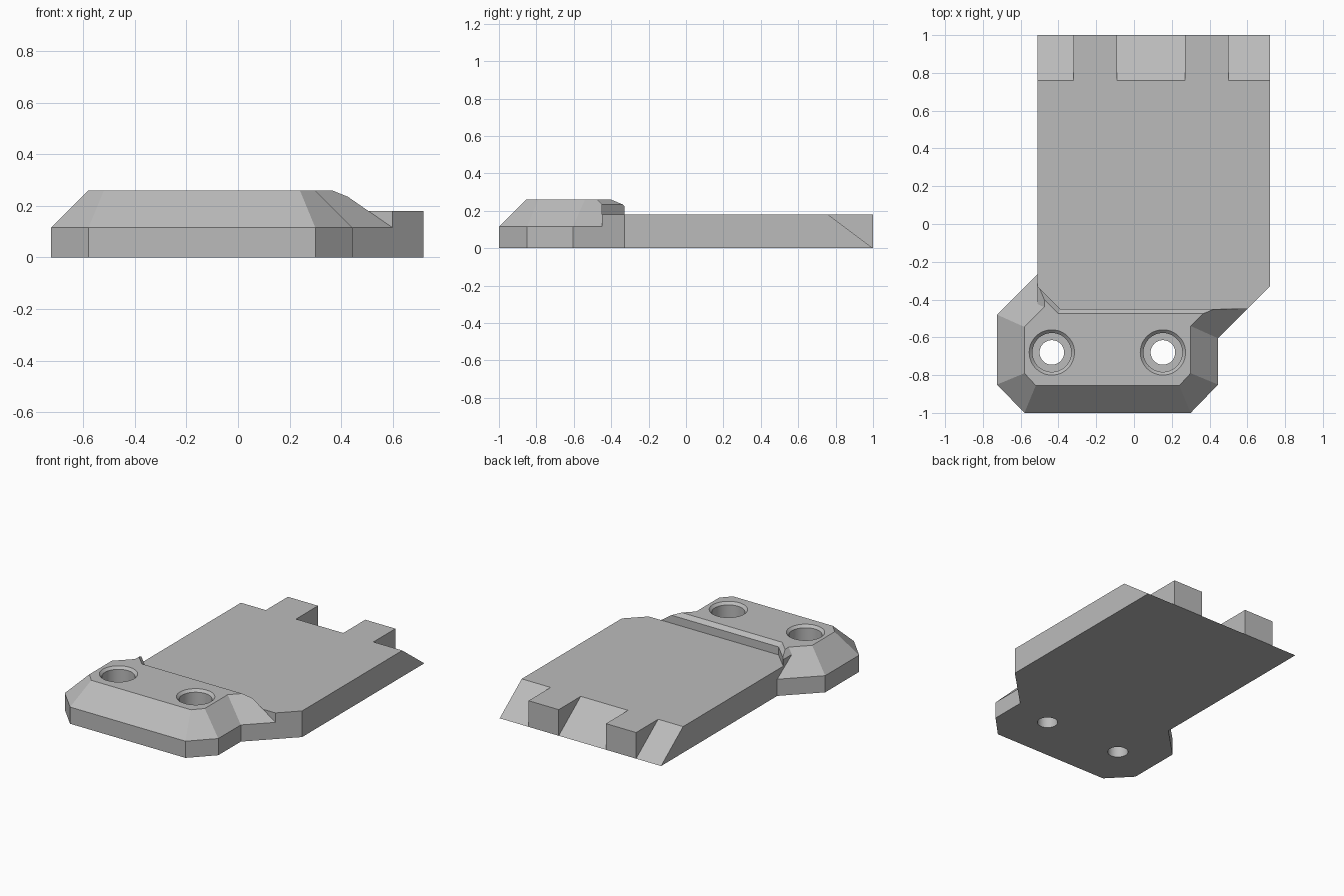
import bpy
import bmesh
import math
from mathutils import Vector

cube = bpy.data.objects.get("Cube")
if cube:
    bpy.data.objects.remove(cube, do_unlink=True)

PLATE_H, RIM_H, HEAD_H = 0.18, 0.115, 0.26
SIDE_X, WALL_Y = -0.51, -0.45

grey = bpy.data.materials.new("plain grey")
grey.use_nodes = True
colour = (0.5, 0.5, 0.5, 1)
grey.diffuse_color = colour
grey.node_tree.nodes["Principled BSDF"].inputs["Base Color"].default_value = colour


def loft(name, rings, cuts=()):
    """Stack closed rings of points, cap the ends, then trim by (point, normal) planes."""
    bm = bmesh.new()
    loops = [[bm.verts.new(p) for p in ring] for ring in rings]
    for low, high in zip(loops, loops[1:]):
        for i in range(len(low)):
            j = (i + 1) % len(low)
            bm.faces.new((low[i], low[j], high[j], high[i]))
    bm.faces.new(loops[0][::-1])
    bm.faces.new(loops[-1])
    for point, normal in cuts:
        bmesh.ops.bisect_plane(bm, geom=bm.verts[:] + bm.edges[:] + bm.faces[:],
                               plane_co=point, plane_no=Vector(normal).normalized(),
                               clear_outer=True)
        rim = [e for e in bm.edges if e.is_boundary]
        if rim:
            bmesh.ops.holes_fill(bm, edges=rim, sides=0)
    bmesh.ops.recalc_face_normals(bm, faces=bm.faces[:])
    mesh = bpy.data.meshes.new(name)
    bm.to_mesh(mesh)
    bm.free()
    mesh.materials.append(grey)
    obj = bpy.data.objects.new(name, mesh)
    bpy.context.collection.objects.link(obj)
    return obj


def prism(name, outline, height, cuts=()):
    return loft(name, [[(x, y, z) for x, y in outline] for z in (0, height)], cuts)


def combine(target, tool, operation):
    mod = target.modifiers.new(operation.lower(), 'BOOLEAN')
    mod.operation = operation
    mod.solver = 'EXACT'
    mod.object = tool
    tool.hide_render = True
    bpy.context.view_layer.objects.active = target
    bpy.ops.object.modifier_apply(modifier=mod.name)
    bpy.data.objects.remove(tool, do_unlink=True)


# Flat plate with a ramped rear end
plate = prism("mounting_plate",
              [(SIDE_X, WALL_Y), (0.6, WALL_Y), (0.72, -0.33), (0.72, 1), (SIDE_X, 1)],
              PLATE_H, [((0, 0.76, PLATE_H), (0, 0.18, 0.24))])

# Two square tabs standing in the ramp
for x0, x1 in ((-0.32, -0.09), (0.27, 0.5)):
    combine(plate, prism("rear_tab", [(x0, 0.7), (x1, 0.7), (x1, 1), (x0, 1)], PLATE_H), 'UNION')

# Bevelled head: upright rim, sloping sides, flat top
base = [(-0.36, -0.115), (-0.725, -0.48), (-0.725, -0.85), (-0.58, -1),
        (0.3, -1), (0.445, -0.85), (0.445, -0.605), (0.76, -0.29)]
top = [(-0.257, -0.222), (-0.58, -0.545), (-0.58, -0.79), (-0.52, -0.855),
       (0.24, -0.855), (0.3, -0.79), (0.3, -0.54), (0.657, -0.183)]
head_rings = [[(x, y, z) for x, y in outline]
              for outline, z in ((base, 0), (base, RIM_H), (top, HEAD_H))]

# The head is trimmed by a straight back wall, an angled corner and the plate side
back = [((0, WALL_Y, 0), (0, 1, 0)), ((0, WALL_Y, 0.235), (0, 1, 1))]
corner = (-0.39, WALL_Y, 0.235)
angled = [(corner, (1, 1, 0)), (corner, (1, 1, math.sqrt(2)))]
side = [((SIDE_X, 0, 0), (1, 0, 0))]
for name, cuts in (("head", back), ("head_corner", angled), ("head_flank", side)):
    combine(plate, loft(name, head_rings, cuts), 'UNION')

# Small peak where the angled corner meets the plate side
peak = prism("corner_peak", [(SIDE_X, -0.46), (-0.38, -0.46), (SIDE_X, -0.33)], HEAD_H,
             angled + [((-0.475, 0, HEAD_H), (-1, 0, 1))])
combine(plate, peak, 'UNION')

# Countersunk, stepped screw holes
SEGMENTS = 48
hole_profile = [(0.065, -0.05), (0.065, 0.1), (0.103, 0.1), (0.103, 0.243), (0.12, HEAD_H), (0.12, 0.3)]
for cx in (-0.435, 0.153):
    rings = [[(cx + r * math.cos(math.tau * i / SEGMENTS),
               -0.68 + r * math.sin(math.tau * i / SEGMENTS), z)
              for i in range(SEGMENTS)] for r, z in hole_profile]
    combine(plate, loft("screw_hole_cutter", rings), 'DIFFERENCE')

# Merge flat fragments and shade the round bores
bm = bmesh.new()
bm.from_mesh(plate.data)
bmesh.ops.remove_doubles(bm, verts=bm.verts[:], dist=0.0005)
bmesh.ops.dissolve_limit(bm, angle_limit=math.radians(0.5),
                         verts=bm.verts[:], edges=bm.edges[:])
bm.to_mesh(plate.data)
bm.free()
bpy.ops.object.select_all(action='DESELECT')
plate.select_set(True)
bpy.context.view_layer.objects.active = plate
bpy.ops.object.shade_smooth_by_angle(angle=math.radians(20))
